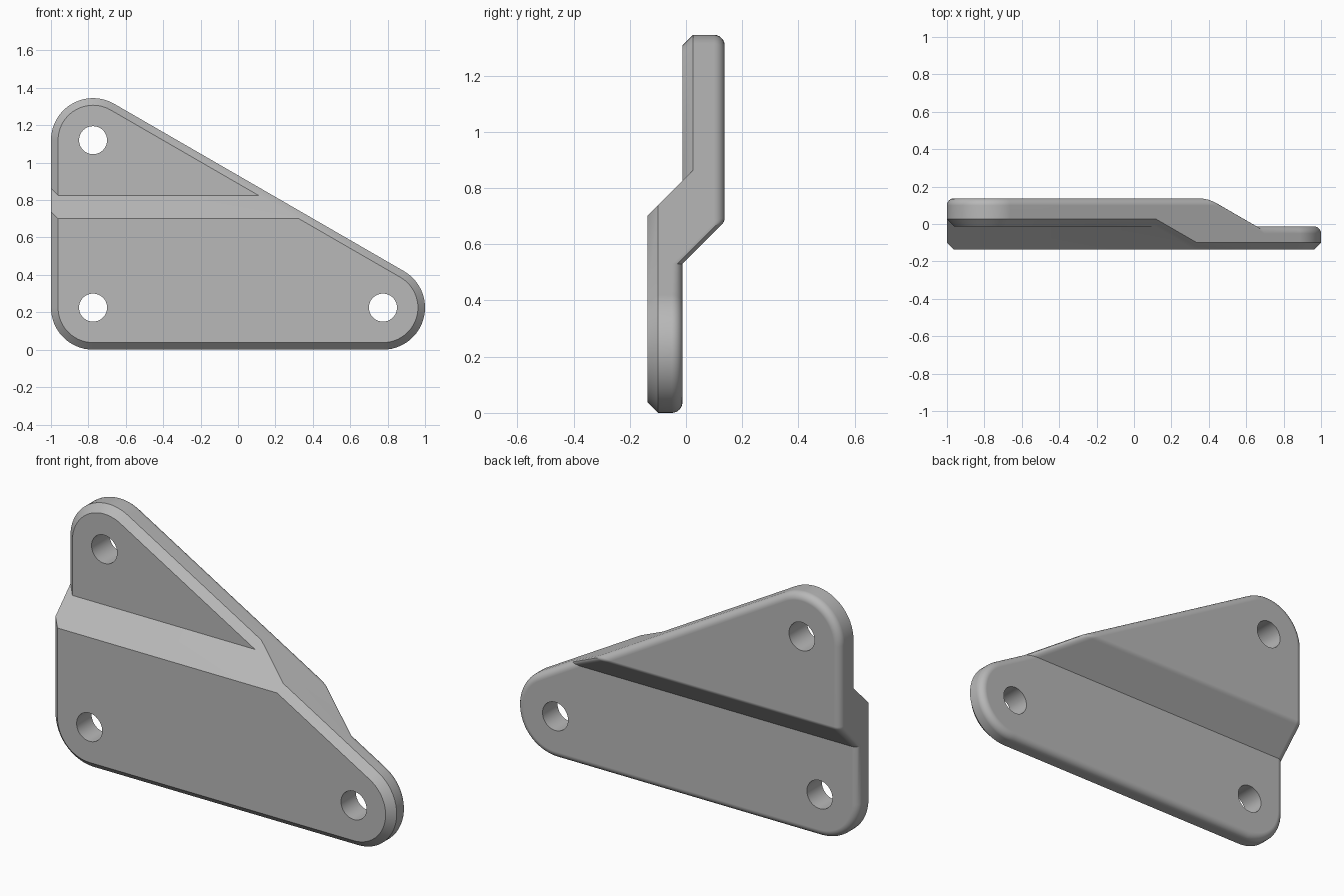
import bpy, bmesh, math
from mathutils import Vector

cube = bpy.data.objects.get("Cube")
if cube:
    bpy.data.objects.remove(cube, do_unlink=True)

R = 0.225                  # corner radius of the outline
EDGE = 0.038               # chamfer and fillet size
FRONT_LOW, FRONT_HIGH = -0.1375, -0.0125
BACK_LOW, BACK_HIGH = -0.0125, 0.1375
FRONT_SLOPE, BACK_SLOPE = 0.838, 0.5425   # sloped faces are y = z - offset
RIDGE = 0.0122             # half height of the rounded back ridge
TOP, LEFT, RIGHT = (-0.775, 1.12), (-0.775, R), (0.775, R)
CORNERS = [(TOP, 60, 180), (LEFT, 180, 270), (RIGHT, 270, 420)]

steel = bpy.data.materials.new("plain grey")
steel.use_nodes = True
grey = (0.48, 0.48, 0.48, 1)
steel.diffuse_color = grey
steel.node_tree.nodes["Principled BSDF"].inputs["Base Color"].default_value = grey


def ring(bm, inset, y):
    """Rounded triangle outline, moved inward by inset."""
    verts = []
    for (cx, cz), start, end in CORNERS:
        steps = (end - start) // 6
        for i in range(steps + 1):
            a = math.radians(start + (end - start) * i / steps)
            r = R - inset
            verts.append(bm.verts.new((cx + r * math.cos(a), y, cz + r * math.sin(a))))
    return verts


def cut(bm, back, point, normal):
    """Split the front or back faces along a plane."""
    faces = [f for f in bm.faces if all((v.co.y > 0.5) == back for v in f.verts)]
    edges = {e for f in faces for e in f.edges}
    verts = {v for f in faces for v in f.verts}
    bmesh.ops.bisect_plane(bm, geom=faces + list(edges) + list(verts), dist=1e-6,
                           plane_co=Vector(point), plane_no=Vector(normal).normalized())


def front_depth(z, d):
    return max(FRONT_LOW + d, min(FRONT_HIGH + d, z - FRONT_SLOPE))


def back_depth(z):
    k = z - BACK_SLOPE - BACK_HIGH
    if k >= RIDGE:
        return BACK_HIGH
    if k > -RIDGE:
        return BACK_HIGH - (RIDGE - k) ** 2 / (4 * RIDGE)
    return max(BACK_LOW, BACK_HIGH + k)


# Flat plate: chamfered front, rounded back
bm = bmesh.new()
rings = [ring(bm, EDGE, 0), ring(bm, 0, EDGE)]
for i in range(7):
    a = math.pi / 2 * i / 6
    rings.append(ring(bm, EDGE * (1 - math.cos(a)), 1 - EDGE * (1 - math.sin(a))))
for a, b in zip(rings, rings[1:]):
    for i in range(len(a)):
        j = (i + 1) % len(a)
        bm.faces.new((a[i], a[j], b[j], b[i]))
bm.faces.new(rings[0])
bm.faces.new(rings[-1])

# Fold lines across the front and back
for y in (FRONT_LOW, FRONT_HIGH):
    cut(bm, False, (0, 0, y + FRONT_SLOPE), (0, -1, 1))
cut(bm, True, (0, 0, BACK_LOW + BACK_SLOPE), (0, 0, 1))
for i in range(-2, 3):
    cut(bm, True, (0, 0, BACK_HIGH + BACK_SLOPE + RIDGE * i / 2), (0, 0, 1))

# Bend the plate into its offset shape
for v in bm.verts:
    if v.co.y > 0.5:
        v.co.y = back_depth(v.co.z) - (1 - v.co.y)
    else:
        v.co.y = front_depth(v.co.z, v.co.y)
bmesh.ops.recalc_face_normals(bm, faces=bm.faces)
mesh = bpy.data.meshes.new("offset_plate")
bm.to_mesh(mesh)
bm.free()
mesh.materials.append(steel)
plate = bpy.data.objects.new("offset_plate", mesh)
bpy.context.collection.objects.link(plate)

# Bolt holes
for x, z in (TOP, LEFT, RIGHT):
    bpy.ops.mesh.primitive_cylinder_add(vertices=48, radius=0.075, depth=1,
                                        location=(x, 0, z), rotation=(math.pi / 2, 0, 0))
    cutter = bpy.context.object
    cutter.name = "hole_cutter"
    cutter.hide_render = True
    cutter.data.materials.append(steel)
    bpy.ops.object.select_all(action="DESELECT")
    plate.select_set(True)
    bpy.context.view_layer.objects.active = plate
    hole = plate.modifiers.new("bolt_hole", "BOOLEAN")
    hole.operation = "DIFFERENCE"
    hole.solver = "EXACT"
    hole.object = cutter
    bpy.ops.object.modifier_apply(modifier=hole.name)
    bpy.data.objects.remove(cutter, do_unlink=True)

# Smooth rounds, crisp folds
bpy.ops.object.shade_smooth_by_angle(angle=math.radians(30))
weighted = plate.modifiers.new("flat_face_normals", "WEIGHTED_NORMAL")
weighted.keep_sharp = True
